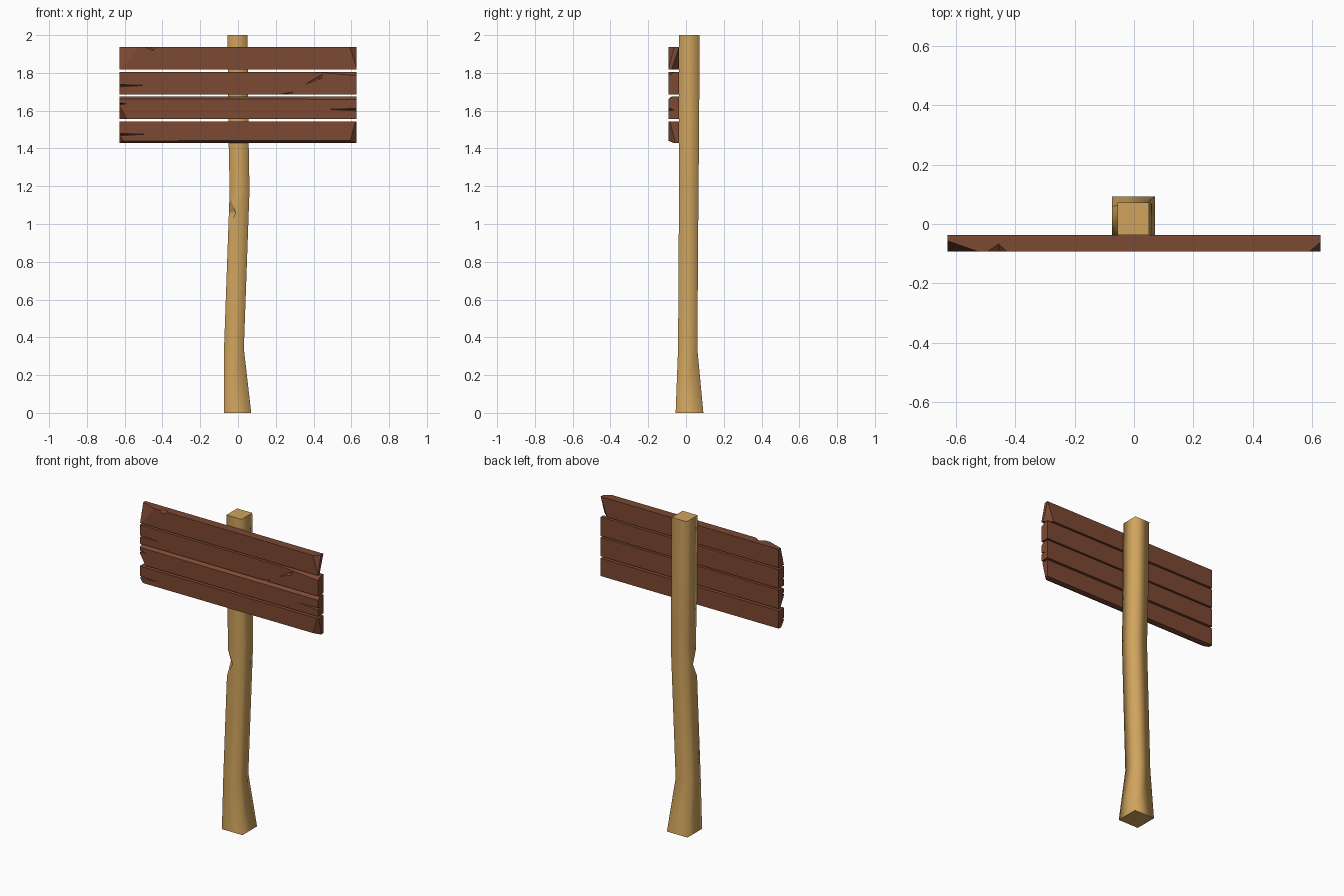
import bpy, bmesh
from mathutils import Vector

if "Cube" in bpy.data.objects:
    bpy.data.objects.remove(bpy.data.objects["Cube"])

FRONT, BACK, HALF = -0.092, -0.037, 0.628


def material(name, rgb):
    m = bpy.data.materials.new(name)
    m.diffuse_color = (*rgb, 1)
    m.use_nodes = True
    m.node_tree.nodes["Principled BSDF"].inputs["Base Color"].default_value = m.diffuse_color
    return m


def to_object(bm, name, mat=None):
    bmesh.ops.recalc_face_normals(bm, faces=bm.faces)
    me = bpy.data.meshes.new(name)
    bm.to_mesh(me)
    bm.free()
    ob = bpy.data.objects.new(name, me)
    bpy.context.collection.objects.link(ob)
    if mat:
        me.materials.append(mat)
    return ob


def carve(ob, points):
    """Subtract the convex hull of the points."""
    bm = bmesh.new()
    for p in points:
        bm.verts.new(p)
    bmesh.ops.convex_hull(bm, input=bm.verts)
    cutter = to_object(bm, "cutter")
    cutter.hide_render = True
    mod = ob.modifiers.new("carve", 'BOOLEAN')
    mod.operation, mod.solver, mod.object = 'DIFFERENCE', 'EXACT', cutter
    bpy.context.view_layer.objects.active = ob
    bpy.ops.object.modifier_apply(modifier=mod.name)
    bpy.data.objects.remove(cutter)


def plank(name, z0, z1, chips, grooves):
    """Board with corners sliced off (side signs, distances) and grooves in its front."""
    bm = bmesh.new()
    bmesh.ops.create_cube(bm, size=1)
    size = Vector((2 * HALF, BACK - FRONT, z1 - z0))
    mid = Vector((0, (FRONT + BACK) / 2, (z0 + z1) / 2))
    for v in bm.verts:
        v.co = v.co * size + mid
    for s, d in chips:
        s = Vector(s)
        corner = mid + s * size / 2
        normal = Vector([a / b for a, b in zip(s, d)])
        res = bmesh.ops.bisect_plane(bm, geom=bm.verts[:] + bm.edges[:] + bm.faces[:],
                                     plane_co=corner - Vector((s.x * d[0], 0, 0)),
                                     plane_no=normal, clear_outer=True)
        rim = [e for e in res['geom_cut'] if isinstance(e, bmesh.types.BMEdge)]
        bmesh.ops.contextual_create(bm, geom=rim)
    ob = to_object(bm, name, brown)
    for outline, (ax, az), depth in grooves:
        carve(ob, [(x, FRONT - 0.01, z) for x, z in outline] + [(ax, FRONT + depth, az)])


def split(z, side=-1, length=0.18):
    """Thin crack running in from a board end."""
    end, tip = side * (HALF + 0.01), side * (HALF - length)
    return ([(end, z - 0.009), (end, z + 0.009), (tip, z + 0.003)], (end, z), 0.03)


brown = material("dark_wood", (0.2, 0.065, 0.032))
tan = material("pale_wood", (0.63, 0.37, 0.11))

# Post: square sections (z, x range, y range), slightly crooked with a flared foot
sections = [(0, -0.075, 0.07, -0.055, 0.092), (0.34, -0.074, 0.031, -0.042, 0.06),
            (1.18, -0.044, 0.061, -0.037, 0.066), (1.45, -0.05, 0.056, -0.037, 0.069),
            (2, -0.056, 0.05, -0.037, 0.072)]
bm = bmesh.new()
rings = [[bm.verts.new(p) for p in ((a, c, z), (b, c, z), (b, d, z), (a, d, z))]
         for z, a, b, c, d in sections]
for lo, hi in zip(rings, rings[1:]):
    for i in range(4):
        j = (i + 1) % 4
        bm.faces.new((lo[i], lo[j], hi[j], hi[i])).smooth = True
bm.faces.new(rings[0])
bm.faces.new(rings[-1])
post = to_object(bm, "post", tan)

# Notch in the front left edge of the post
corner, out, along = Vector((-0.048, -0.038, 1.06)), Vector((-0.7, -0.7, 0)), Vector((0.1, -0.1, 0))
notch = [corner - out * 0.026, corner + out * 0.04 + Vector((0, 0, 0.25)),
         corner + out * 0.04 - Vector((0, 0, 0.2))]
carve(post, [p + along * k for p in notch for k in (-1, 1)])

# Sign boards, bottom to top
plank("board_bottom", 1.43, 1.543,
      [((1, -1, -1), (9, 0.03, 0.012)), ((1, -1, -1), (0.036, 0.036, 0.14)),
       ((-1, -1, -1), (0.03, 0.03, 0.04))],
      [split(1.473)])
plank("board_lower", 1.556, 1.676,
      [((1, -1, 1), (9, 0.02, 0.016)), ((-1, -1, -1), (0.04, 0.04, 0.07))],
      [split(1.605, 1, 0.2), split(1.635, -1, 0.06)])
plank("board_upper", 1.686, 1.806,
      [((1, -1, 1), (0.25, 0.03, 0.02))],
      [split(1.732),
       ([(0.33, 1.725), (0.46, 1.8), (0.45, 1.77)], (0.42, 1.775), 0.025),
       ([(0.18, 1.68), (0.31, 1.706), (0.27, 1.675)], (0.25, 1.685), 0.025)])
plank("board_top", 1.817, 1.936,
      [((-1, -1, 1), (0.1, 0.035, 0.13)), ((1, 1, -1), (0.045, 0.04, 0.12)),
       ((1, -1, 1), (0.036, 0.03, 0.11))],
      [([(-0.54, 1.95), (-0.45, 1.912), (-0.4, 1.95)], (-0.46, 1.95), 0.045)])
